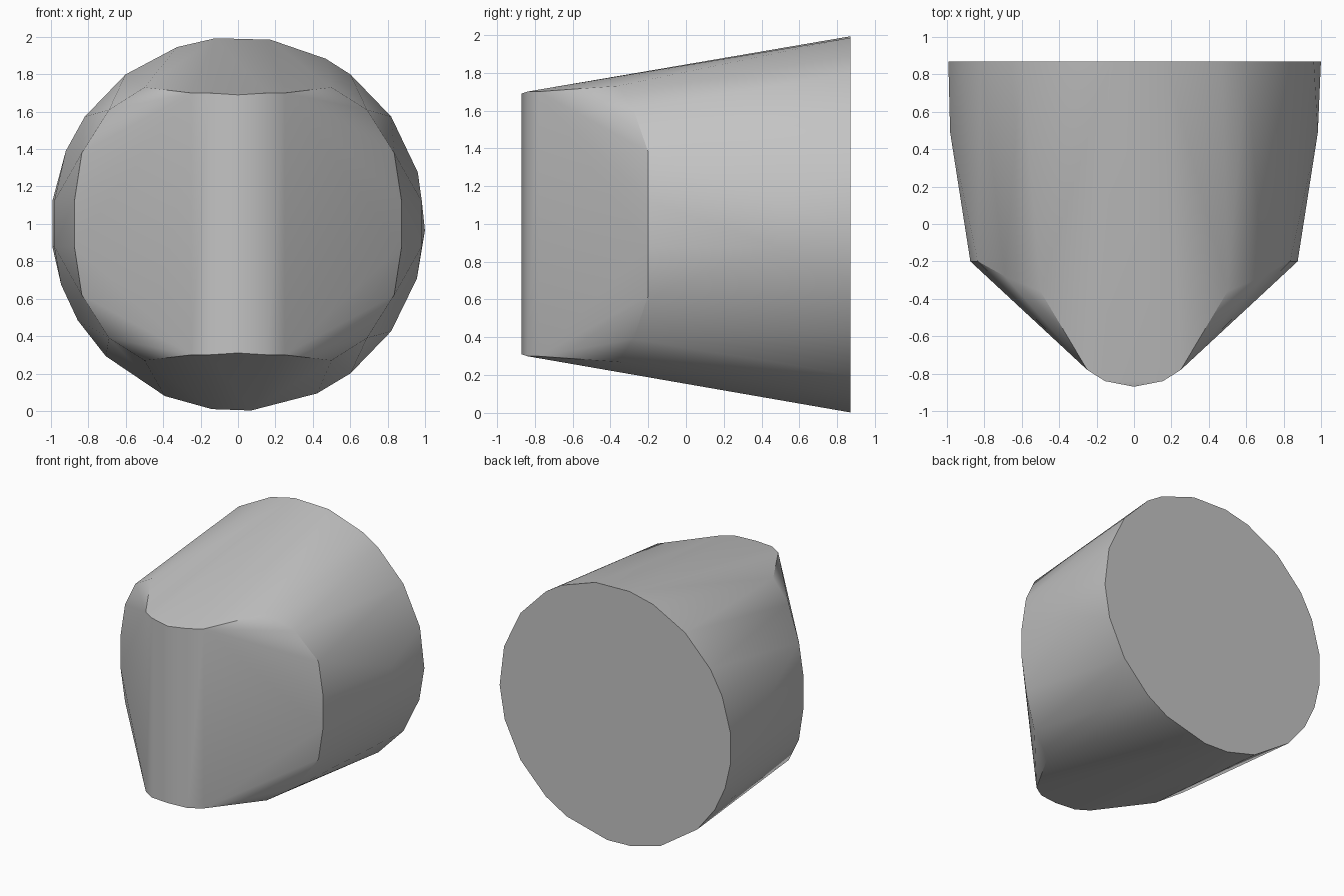
import bpy
import bmesh
from math import sin, cos, radians

cube = bpy.data.objects.get("Cube")
if cube:
    bpy.data.objects.remove(cube, do_unlink=True)

CENTRE_Z = 1.0


def make_material(name, colour):
    mat = bpy.data.materials.new(name)
    mat.use_nodes = True
    mat.diffuse_color = colour
    mat.node_tree.nodes["Principled BSDF"].inputs["Base Color"].default_value = colour
    return mat


grey = make_material("plain grey", (0.55, 0.55, 0.55, 1))

points = []

# Round back rim, given by the angles of its corners
rim_angles = [-2, 16, 35, 53, 62, 80, 97, 109, 127, 145, 157, 173,
              187, 199, 211, 225, 247, 262, 274, 295, 307, 325, 343]
for a in map(radians, rim_angles):
    points.append((cos(a), 0.87, CENTRE_Z + sin(a)))

# Slight bulge of the flanks in front of the rim
for side in (-1, 1):
    for h in (-0.12, 0.12):
        points.append((side * 0.983, 0.49, CENTRE_Z + h))

# Curved edges where the two slanted cheeks cut the body: x, y, half height
cheek_edge = [(0.875, -0.2, 0.12), (0.835, -0.2, 0.38),
              (0.69, -0.28, 0.61), (0.5, -0.36, 0.73)]
# Rounded upright nose: x, y, half height
nose = [(0.25, -0.78, 0.70), (0.155, -0.84, 0.70), (0, -0.87, 0.69)]
for x, y, h in cheek_edge + nose:
    for side in ((-1, 1) if x else (1,)):
        for up in (-1, 1):
            points.append((side * x, y, CENTRE_Z + up * h))

# One convex skin over the back rim, cheeks and nose
bm = bmesh.new()
for p in points:
    bm.verts.new(p)
hull = bmesh.ops.convex_hull(bm, input=bm.verts[:])
loose = [v for v in bm.verts if not v.link_faces]
bmesh.ops.delete(bm, geom=loose, context="VERTS")
bmesh.ops.dissolve_limit(bm, angle_limit=radians(1), verts=bm.verts[:], edges=bm.edges[:])
bmesh.ops.recalc_face_normals(bm, faces=bm.faces[:])

mesh = bpy.data.meshes.new("wedge_nosed_body")
bm.to_mesh(mesh)
bm.free()
mesh.materials.append(grey)
body = bpy.data.objects.new("wedge_nosed_body", mesh)
bpy.context.collection.objects.link(body)

# Smooth the round flanks and nose, keep the rim crisp
bpy.ops.object.select_all(action="DESELECT")
body.select_set(True)
bpy.context.view_layer.objects.active = body
bpy.ops.object.shade_smooth_by_angle(angle=radians(30))
